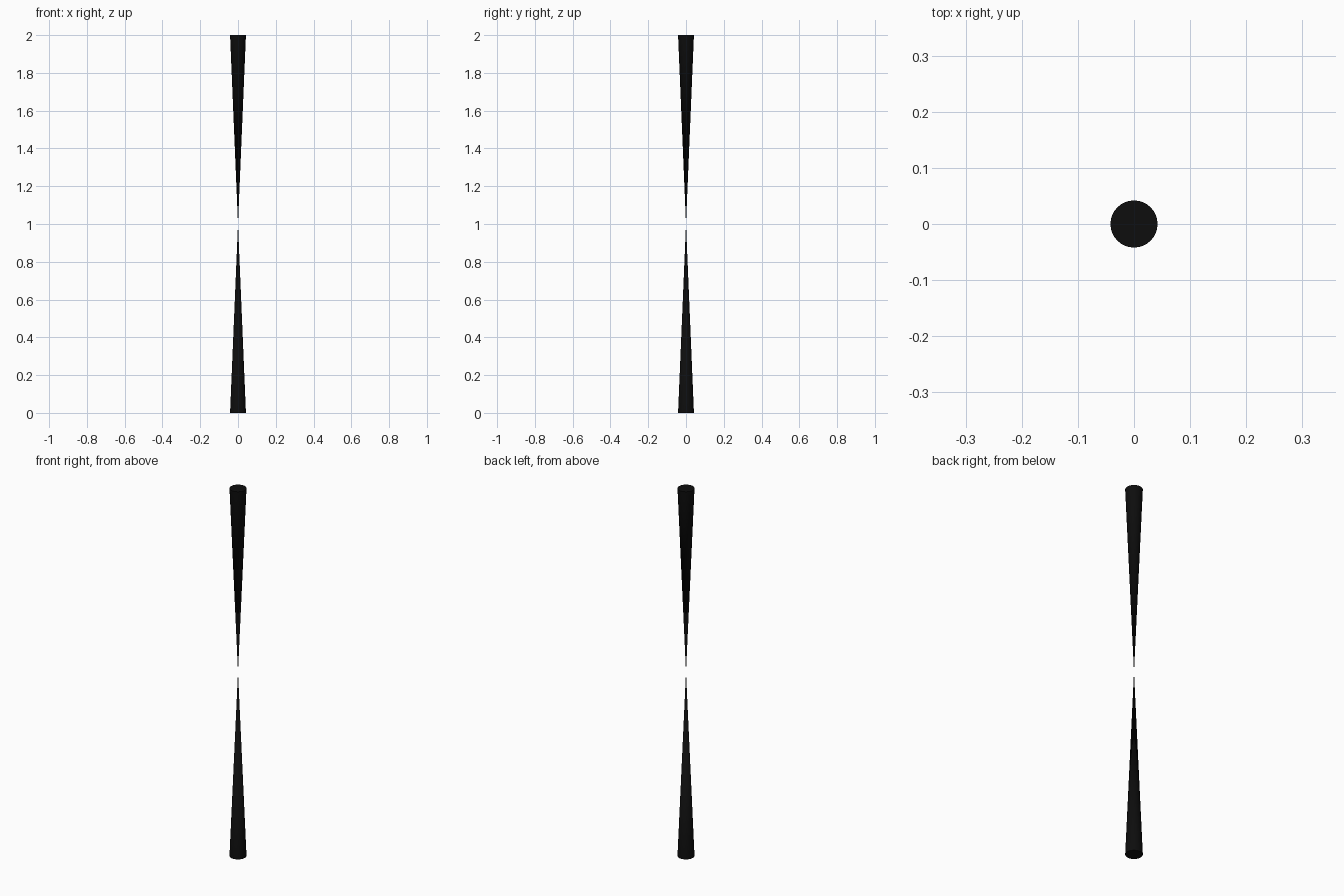
import bpy
import math

if "Cube" in bpy.data.objects:
    bpy.data.objects.remove(bpy.data.objects["Cube"])

R, H, SIDES = 0.042, 1.0, 32

black = bpy.data.materials.new("black")
black.diffuse_color = (0.004, 0.004, 0.004, 1)
black.use_nodes = True
black.node_tree.nodes["Principled BSDF"].inputs["Base Color"].default_value = black.diffuse_color


def cone(name, z, flip):
    """Slim closed cone whose tip touches the model's centre."""
    bpy.ops.mesh.primitive_cone_add(vertices=SIDES, radius1=R, radius2=0, depth=H,
                                    location=(0, 0, z),
                                    rotation=(math.pi if flip else 0, 0, 0))
    ob = bpy.context.object
    ob.name = name
    ob.data.materials.append(black)
    bpy.ops.object.shade_smooth_by_angle(angle=math.radians(30))


# Two mirrored cones meeting tip to tip
cone("lower_cone", H / 2, False)
cone("upper_cone", H * 1.5, True)
